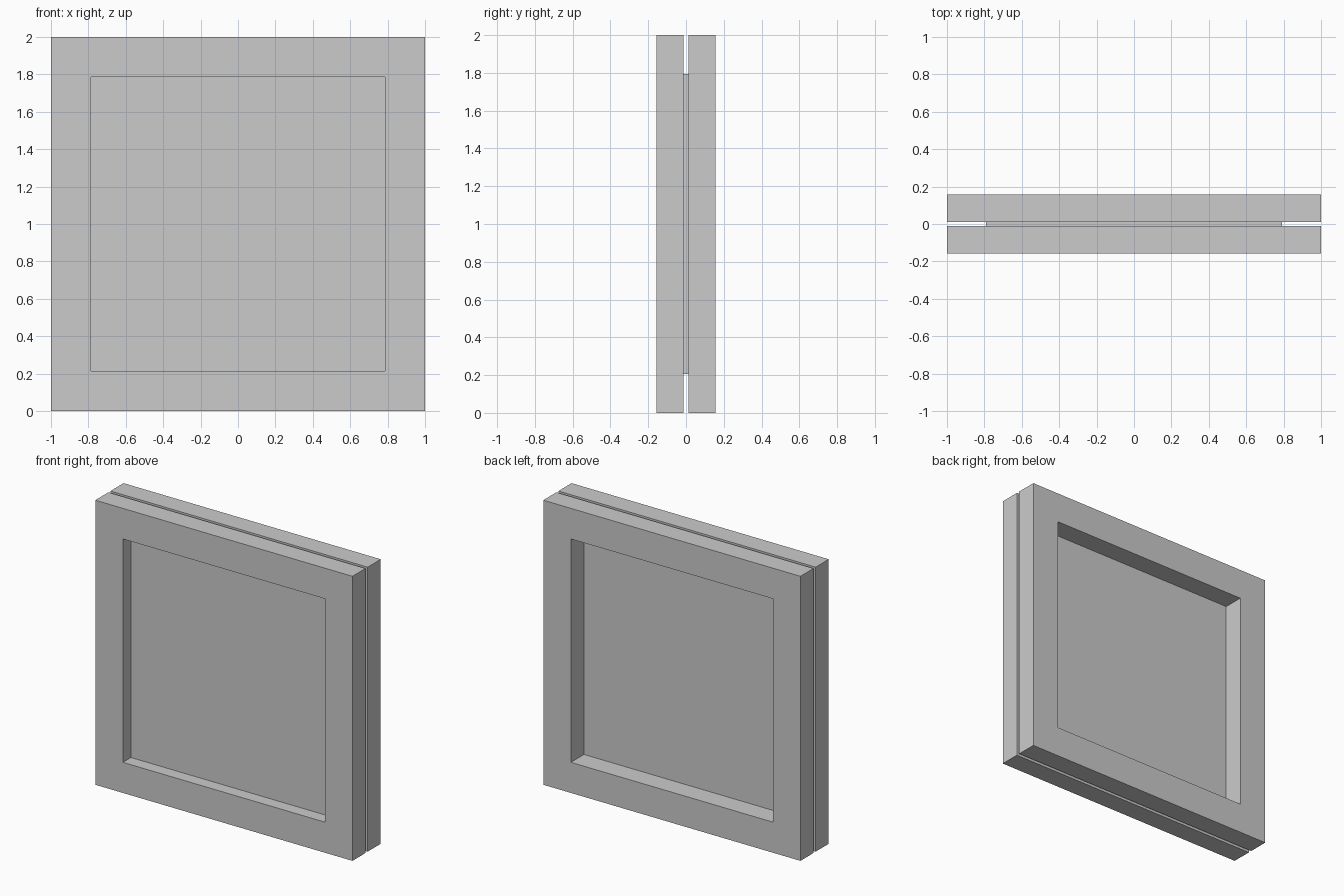
import bpy, bmesh

if "Cube" in bpy.data.objects:
    bpy.data.objects.remove(bpy.data.objects["Cube"])

OUTER, OPENING = 1.0, 0.785      # half sizes of frame and its opening
Y_OUT, Y_IN = 0.157, 0.012       # frame depth range either side of centre
MID_Z = 1.0


def make_object(name, bm):
    bmesh.ops.recalc_face_normals(bm, faces=bm.faces)
    mesh = bpy.data.meshes.new(name)
    bm.to_mesh(mesh)
    bm.free()
    obj = bpy.data.objects.new(name, mesh)
    bpy.context.collection.objects.link(obj)
    return obj


def square_frame(name, y0, y1):
    """Square ring extruded from y0 to y1."""
    bm = bmesh.new()
    corners = [(-1, -1), (1, -1), (1, 1), (-1, 1)]
    rings = [[bm.verts.new((cx * h, y, MID_Z + cz * h)) for cx, cz in corners]
             for h, y in ((OUTER, y0), (OUTER, y1), (OPENING, y1), (OPENING, y0))]
    for r in range(4):
        a, b = rings[r], rings[(r + 1) % 4]
        for i in range(4):
            j = (i + 1) % 4
            bm.faces.new((a[i], a[j], b[j], b[i]))
    return make_object(name, bm)


def panel(name, half_x, half_z, y0, y1):
    bm = bmesh.new()
    bmesh.ops.create_cube(bm, size=2)
    for v in bm.verts:
        v.co = (v.co.x * half_x, y0 if v.co.y < 0 else y1, MID_Z + v.co.z * half_z)
    return make_object(name, bm)


# Front and back casings separated by a thin gap
square_frame("front_frame", -Y_OUT, -Y_IN)
square_frame("back_frame", Y_IN, Y_OUT)

# Pane bridging the gap, reaching partway into the front frame
panel("pane", 0.79, 0.795, -0.068, Y_IN)
